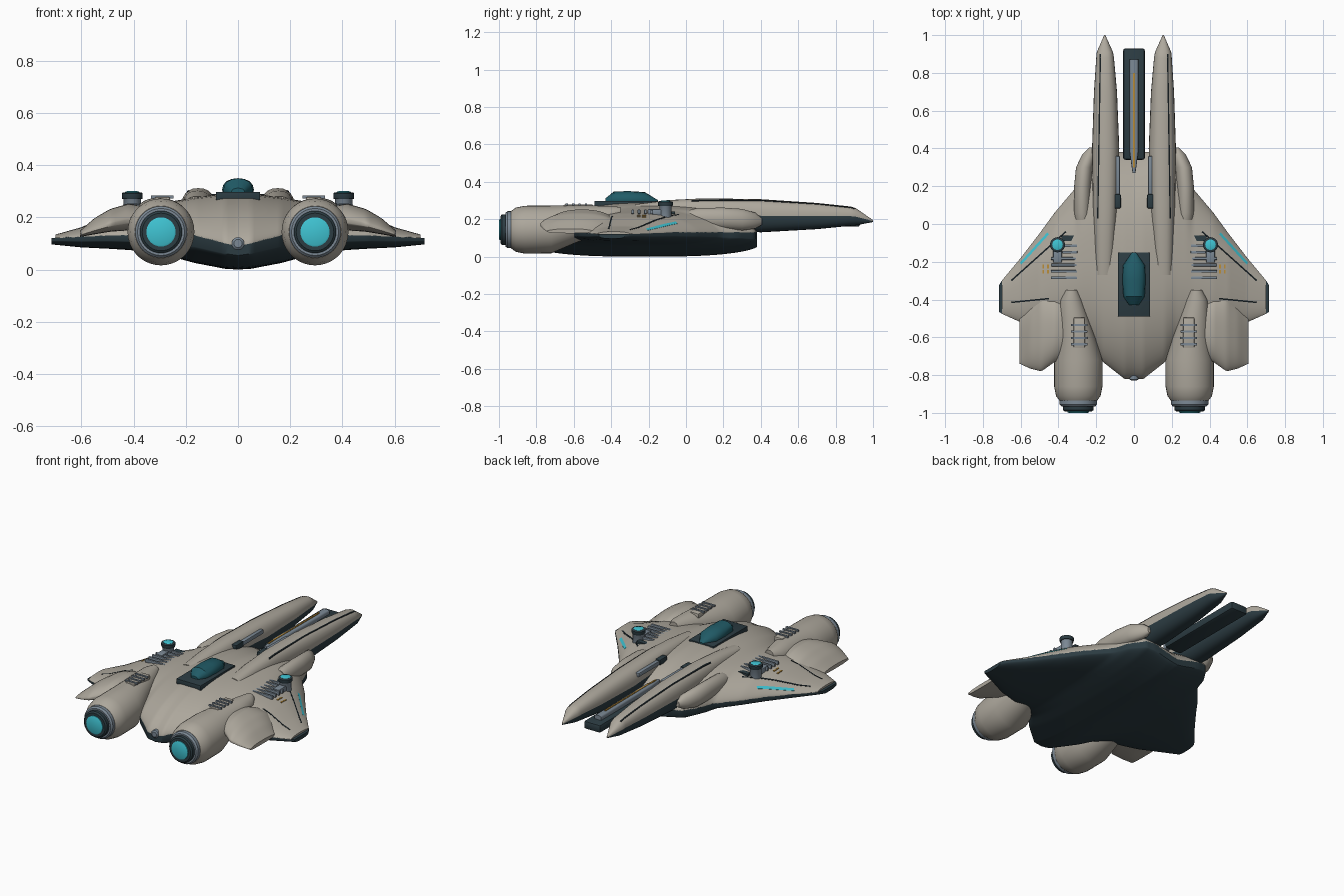
import bpy, bmesh, math
from mathutils import Vector

if "Cube" in bpy.data.objects:
    bpy.data.objects.remove(bpy.data.objects["Cube"])


def mat(name, c):
    m = bpy.data.materials.new(name)
    m.diffuse_color = (*c, 1)
    m.use_nodes = True
    m.node_tree.nodes["Principled BSDF"].inputs["Base Color"].default_value = m.diffuse_color
    return m


HULL = mat("warm_grey_hull", (0.42, 0.39, 0.335))
DARK = mat("dark_slate", (0.025, 0.045, 0.055))
TEAL = mat("canopy_teal", (0.015, 0.105, 0.135))
CYAN = mat("glow_cyan", (0.05, 0.55, 0.65))
STEEL = mat("steel_grey", (0.2, 0.25, 0.3))
GOLD = mat("gold_marking", (0.5, 0.27, 0.04))
SEAM = mat("seam_black", (0.008, 0.013, 0.016))


def finish(name, bm, mats, angle=35):
    bmesh.ops.recalc_face_normals(bm, faces=bm.faces)
    me = bpy.data.meshes.new(name)
    bm.to_mesh(me)
    bm.free()
    for m in mats:
        me.materials.append(m)
    ob = bpy.data.objects.new(name, me)
    bpy.context.collection.objects.link(ob)
    bpy.ops.object.select_all(action='DESELECT')
    ob.select_set(True)
    bpy.context.view_layer.objects.active = ob
    bpy.ops.object.shade_smooth_by_angle(angle=math.radians(angle))
    return ob


def lerp(rows, u):
    """Interpolate table rows on their first column."""
    if u <= rows[0][0]:
        return rows[0][1:]
    for a, b in zip(rows, rows[1:]):
        if u <= b[0]:
            f = (u - a[0]) / (b[0] - a[0])
            return [p + (q - p) * f for p, q in zip(a[1:], b[1:])]
    return rows[-1][1:]


def skin(bm, loops, low=None):
    vs = [[bm.verts.new(p) for p in l] for l in loops]
    n = len(vs[0])
    for a, b in zip(vs, vs[1:]):
        for i in range(n):
            f = bm.faces.new((a[i], a[(i + 1) % n], b[(i + 1) % n], b[i]))
            f.material_index = 1 if low and i >= n // 2 else 0
    bm.faces.new(vs[0])
    bm.faces.new(vs[-1])


def loft(name, rows, mats, sides=(1, -1), n=24, e=2.0, angle=35):
    """Rows along y: y, centre x, half width, top z, bottom z."""
    for s in sides:
        bm = bmesh.new()
        loops = []
        for y, cx, hw, zt, zb in rows:
            l = []
            for i in range(n):
                a = 2 * math.pi * i / n
                c, d = math.cos(a), math.sin(a)
                c = math.copysign(abs(c) ** (2 / e), c)
                d = math.copysign(abs(d) ** (2 / e), d)
                l.append((s * (cx + hw * c), y, (zt + zb) / 2 + (zt - zb) / 2 * d))
            loops.append(l)
        skin(bm, loops, len(mats) > 1)
        finish(name + ("_right" if s > 0 else "_left") * (len(sides) > 1), bm, mats, angle)


def bulge(t, p=2.5, q=1.4):
    return max(0, 1 - abs(2 * t - 1) ** p) ** (1 / q)


def lens(name, rows, xs, up, down, rim, m):
    """Rows along x: rear y, front y, middle z, height above, depth below."""
    bm = bmesh.new()
    loops = []
    n = 28
    for x in xs:
        yr, yf, zm, h, d = lerp(rows, abs(x))
        ts = [0.5 - 0.5 * math.cos(math.pi * i / n) for i in range(n + 1)]
        l = [(x, yr + (yf - yr) * t, zm + 0.002 + up * h * bulge(t)) for t in ts]
        l += [(x, yr + (yf - yr) * t, zm - down * d * (rim + (1 - rim) * bulge(t, 3, 1.5)))
              for t in reversed(ts)]
        loops.append(l)
    skin(bm, loops)
    bmesh.ops.remove_doubles(bm, verts=bm.verts, dist=0.0002)
    return finish(name, bm, [m], 40)


def box(name, c, size, m, bevel=0.0, sides=(1, -1)):
    for s in sides:
        bm = bmesh.new()
        bmesh.ops.create_cube(bm, size=1)
        for v in bm.verts:
            v.co = Vector((s * c[0] + v.co.x * size[0], c[1] + v.co.y * size[1], c[2] + v.co.z * size[2]))
        if bevel:
            bmesh.ops.bevel(bm, geom=bm.edges[:], offset=bevel, segments=2, affect='EDGES', profile=0.5)
        finish(name, bm, [m])


def turned(name, centre, prof, m, axis='Z', sides=(1, -1), n=32):
    """Closed lathe; profile is (radius, distance along axis)."""
    for s in sides:
        bm = bmesh.new()
        loops = []
        for r, h in prof:
            ring = []
            for i in range(n):
                a = 2 * math.pi * i / n
                u, v = r * math.cos(a), r * math.sin(a)
                o = (u, v, h) if axis == 'Z' else (u, h, v)
                ring.append((s * centre[0] + o[0], centre[1] + o[1], centre[2] + o[2]))
            loops.append(ring)
        skin(bm, loops)
        finish(name, bm, [m])


# Blended hull: x, rear y, front y, middle z, height, depth
HROWS = [(0, -.82, .38, .09, .2, .09), (.05, -.82, .38, .1, .19, .097), (.165, -.73, .38, .13, .145, .105),
         (.22, -.65, .37, .13, .135, .09), (.28, -.62, .28, .13, .125, .072), (.31, -.61, .19, .13, .118, .065),
         (.42, -.59, .06, .13, .1, .055), (.5, -.57, -.05, .13, .075, .05), (.6, -.52, -.18, .125, .035, .04),
         (.70, -.475, -.30, .12, .012, .025), (.715, -.465, -.325, .118, .006, .022)]
N = 56
lens("hull_upper", HROWS, [.70 * i / N for i in range(-N, N + 1)], 1, 0, 0, HULL)
lens("hull_belly", HROWS, [.715 * i / N for i in range(-N, N + 1)], 0, 1, .4, DARK)


def hull_z(x, y):
    yr, yf, zm, h, d = lerp(HROWS, abs(x))
    return zm + h * bulge(min(1, max(0, (y - yr) / (yf - yr))))


# Rear flaps outboard of the engines
FROWS = [(.36, -.70, -.40, .19, .05, .04), (.42, -.73, -.38, .19, .06, .04), (.49, -.78, -.37, .175, .055, .03),
         (.55, -.765, -.43, .155, .04, .02), (.605, -.74, -.5, .135, .012, .01)]
for s in (1, -1):
    lens("rear_flap", FROWS, [s * (.36 + .245 * i / 20) for i in range(21)], 1, 1, .3, HULL)

# Twin forward prongs, light on top and dark beneath
PRONG = [(-.27, .157, .047, .28, .2), (-.1, .155, .055, .302, .18), (.1, .152, .066, .312, .15),
         (.4, .15, .072, .307, .13), (.7, .151, .061, .287, .147), (.88, .153, .047, .268, .165),
         (.91, .154, .043, .258, .168), (1.0, .155, .003, .195, .185)]
loft("prong", PRONG, [HULL, DARK], e=2.4)


def prong_z(x, y):
    cx, hw, zt, zb = lerp(PRONG, y)
    f = min(1, abs(x - cx) / hw)
    return (zt + zb) / 2 + (zt - zb) / 2 * (1 - f ** 2.4) ** (1 / 2.4)


# Shoulder pods
loft("shoulder_pod", [(.02, .272, .04, .25, .16), (.06, .274, .043, .26, .15), (.2, .272, .045, .262, .145),
                      (.3, .263, .044, .255, .14), (.37, .238, .035, .235, .15), (.405, .225, .012, .205, .17)], [HULL])

# Engines
loft("engine_nacelle", [(-.35, .33, .03, .265, .2), (-.4, .332, .057, .27, .16), (-.5, .32, .08, .273, .11),
                        (-.6, .305, .1, .274, .07), (-.72, .295, .128, .273, .018), (-.86, .295, .128, .272, .016),
                        (-.91, .295, .118, .262, .026), (-.935, .295, .1, .244, .044)], [HULL], n=36)
E = (.295, 0, .144)
turned("engine_collar", E, [(.099, -.92), (.099, -.955), (.09, -.965), (.06, -.965)], STEEL, 'Y')
turned("engine_nozzle", E, [(.081, -.95), (.081, -.985), (.072, -.992), (.05, -.992)], DARK, 'Y')
turned("engine_glow", E, [(.056, -.98), (.056, -.997), (.05, -1.0)], CYAN, 'Y')
turned("tail_port", (0, 0, .1), [(.024, -.79), (.024, -.822), (.016, -.828)], STEEL, 'Y', (1,))

# Engine top vents
box("vent_housing", (.29, -.575, .263), (.06, .16, .03), HULL, .006)
for i in range(4):
    box("vent_bar", (.29, -.535 - .034 * i, .278), (.085, .012, .01), STEEL)

# Canopy
box("canopy_base", (0, -.32, .28), (.17, .34, .036), DARK, .004, (1,))
loft("canopy", [(-.43, 0, .025, .312, .28), (-.385, 0, .056, .349, .26), (-.3, 0, .061, .35, .26),
                (-.22, 0, .058, .345, .26), (-.15, 0, .012, .302, .28)], [TEAL], (1,), 16, 2.2)

# Central cannon between the prongs
box("cannon_bed", (0, .635, .185), (.115, .59, .05), DARK, .012, (1,))
loft("cannon_barrel", [(.27, 0, .008, .235, .2), (.38, 0, .023, .24, .19), (.87, 0, .023, .236, .19)],
     [STEEL], (1,), 16, 4)
box("cannon_strip", (0, .55, .238), (.009, .5, .008), GOLD, 0, (1,))

# Rods inside the prongs
box("side_rod", (.087, .25, .27), (.026, .22, .026), STEEL, .005)
box("side_rod_block", (.087, .12, .272), (.034, .075, .034), DARK, .005)

# Wing turrets
T = (.405, -.11, 0)
turned("turret_post", T, [(.033, .19), (.033, .27), (.036, .275)], STEEL)
turned("turret_collar", T, [(.038, .27), (.04, .275), (.04, .292), (.034, .296)], DARK)
turned("turret_lens", T, [(.028, .285), (.028, .297), (.02, .3)], CYAN)
box("turret_arm", (.405, -.165, .236), (.045, .08, .035), STEEL, .006)
box("turret_plate", (.345, -.075, hull_z(.345, -.075)), (.08, .03, .014), DARK)

# Wing grilles and gold ticks
for i in range(6):
    y = -.115 - .034 * i
    w = .08 if i < 2 else .14
    x = .3 + w / 2
    box("wing_grille", (x, y, hull_z(x, y) + .002), (w, .014, .022), STEEL, .003)
for i in range(2):
    for j in range(2):
        x, y = .455 + .025 * i, -.225 - .028 * j
        box("gold_tick", (x, y, hull_z(x, y) + .001), (.009, .02, .008), GOLD)


def strip(name, a, b, w, zf, m, lift=.003):
    """Thin plate draped on a surface from a to b."""
    for s in (1, -1):
        bm = bmesh.new()
        dx, dy = b[0] - a[0], b[1] - a[1]
        k = w / 2 / math.hypot(dx, dy)
        nx, ny = -dy * k, dx * k
        loops = []
        for i in range(25):
            x, y = a[0] + dx * i / 24, a[1] + dy * i / 24
            z1, z2 = zf(x + nx, y + ny), zf(x - nx, y - ny)
            loops.append([(s * (x + nx), y + ny, z1 + lift), (s * (x - nx), y - ny, z2 + lift),
                          (s * (x - nx), y - ny, z2 - .004), (s * (x + nx), y + ny, z1 - .004)])
        skin(bm, loops)
        finish(name, bm, [m])


# Seams and glowing wing stripes
strip("prong_seam", (.192, .03), (.178, .9), .007, prong_z, SEAM, .002)
strip("wing_seam", (.36, -.04), (.65, -.3), .008, hull_z, SEAM)
strip("wing_rear_seam", (.45, -.395), (.65, -.415), .008, hull_z, SEAM)
strip("wing_glow", (.455, -.05), (.6, -.21), .013, hull_z, CYAN)
